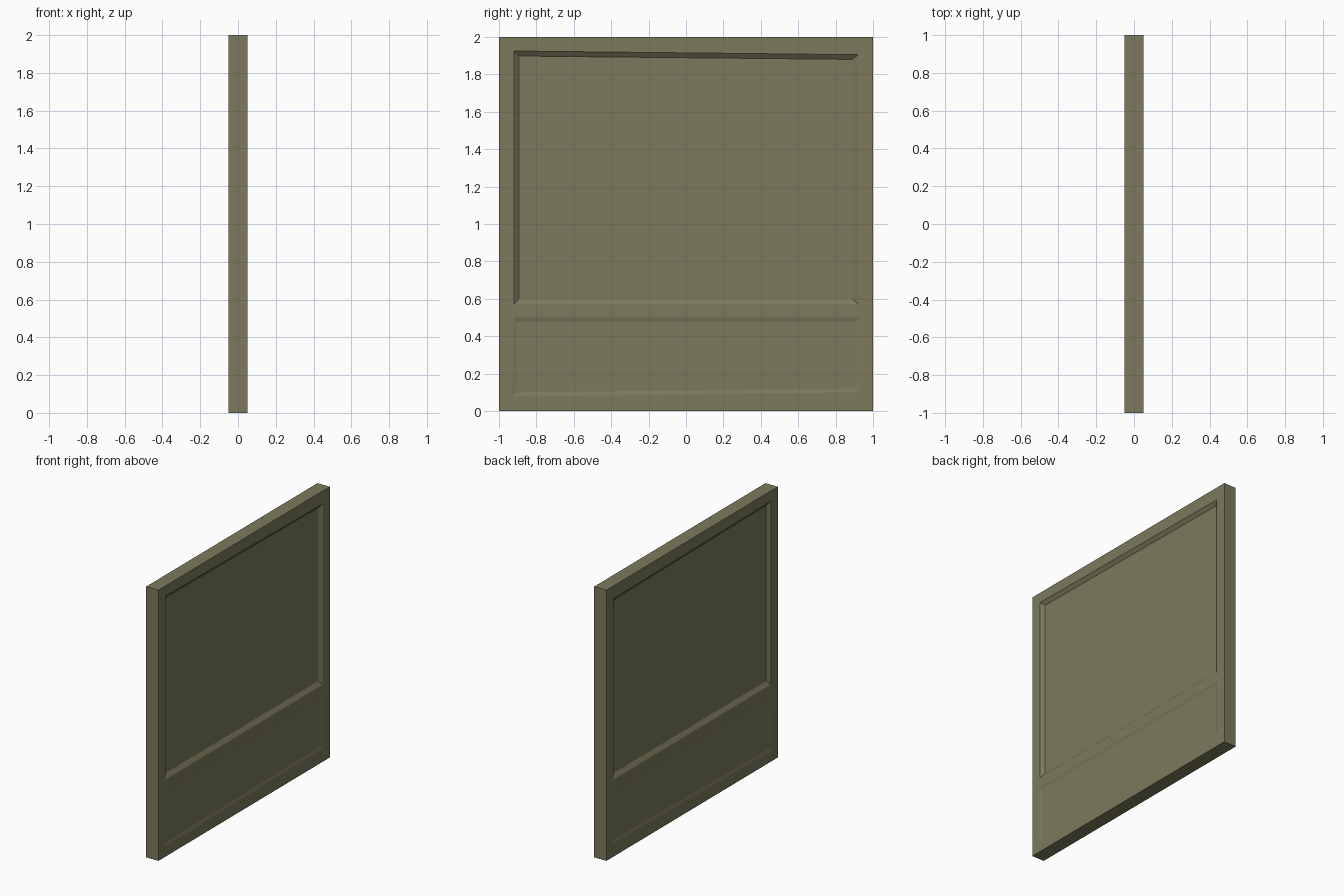
import bpy, bmesh

if "Cube" in bpy.data.objects:
    bpy.data.objects.remove(bpy.data.objects["Cube"])

HALF = 0.05  # half the wall thickness

# Outlines as (y, z), ordered: bottom left, bottom right, top right, top left
WALL = [(-1, 0), (1, 0), (1, 2), (-1, 2)]
UPPER_RIM = [(-0.92, 0.57), (0.92, 0.57), (0.92, 1.905), (-0.92, 1.925)]
UPPER_FLOOR = [(-0.893, 0.60), (0.89, 0.60), (0.89, 1.88), (-0.893, 1.898)]
LOWER_RIM = [(-0.93, 0.077), (0.925, 0.10), (0.925, 0.50), (-0.93, 0.50)]
LOWER_FLOOR = [(-0.907, 0.10), (0.905, 0.12), (0.905, 0.477), (-0.907, 0.477)]

bm = bmesh.new()


def loop(points, x):
    return [bm.verts.new((x, y, z)) for y, z in points]


def bridge(a, b):
    for i in range(4):
        j = (i + 1) % 4
        bm.faces.new((a[i], a[j], b[j], b[i]))


def panelled_side(side):
    """Wall face with a deep upper and a shallow lower recessed panel."""
    wall = loop(WALL, side * HALF)
    up = loop(UPPER_RIM, side * HALF)
    low = loop(LOWER_RIM, side * HALF)
    # Flat frame around the panels
    bm.faces.new((wall[3], wall[2], up[2], up[3]))
    bm.faces.new((up[0], up[1], low[2], low[3]))
    bm.faces.new((low[0], low[1], wall[1], wall[0]))
    # Stiles down both sides
    for a, b in ((0, 3), (1, 2)):
        bm.faces.new((wall[a], low[a], low[b], up[a]))
        bm.faces.new((wall[a], up[a], up[b], wall[b]))
    # Sloped rims and panel floors
    for rim, points, depth in ((up, UPPER_FLOOR, 0.02), (low, LOWER_FLOOR, 0.006)):
        floor = loop(points, side * (HALF - depth))
        bridge(rim, floor)
        bm.faces.new(floor)
    return wall


# Two mirrored sides joined by the wall edges
bridge(panelled_side(1), panelled_side(-1))
bmesh.ops.recalc_face_normals(bm, faces=bm.faces[:])

mesh = bpy.data.meshes.new("wall_panel")
bm.to_mesh(mesh)
bm.free()
wall_panel = bpy.data.objects.new("wall_panel", mesh)
bpy.context.collection.objects.link(wall_panel)

olive = bpy.data.materials.new("olive_grey")
olive.diffuse_color = (0.2, 0.195, 0.108, 1)
olive.use_nodes = True
olive.node_tree.nodes["Principled BSDF"].inputs["Base Color"].default_value = olive.diffuse_color
mesh.materials.append(olive)
